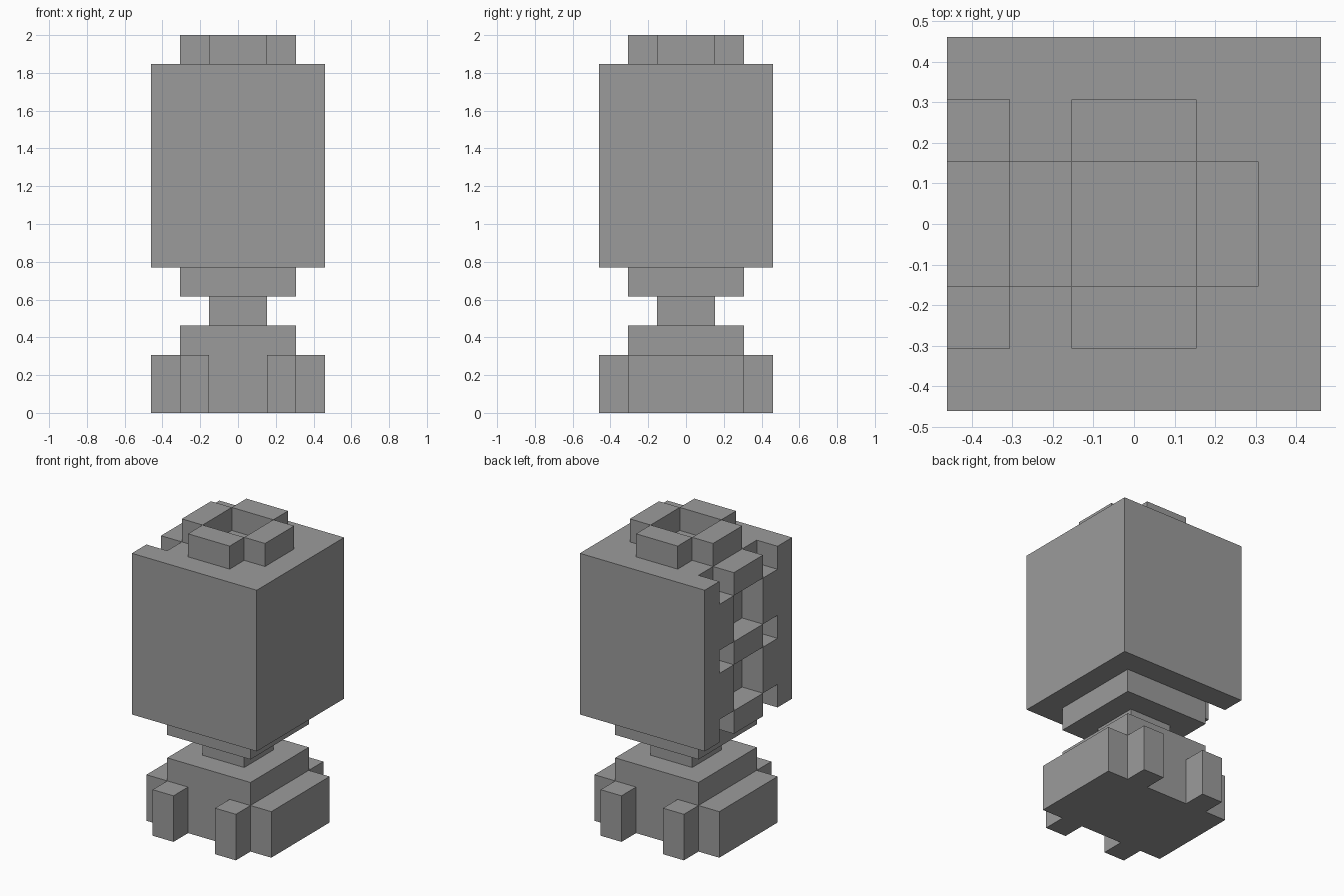
import bpy, bmesh, math
from mathutils import Vector

if "Cube" in bpy.data.objects:
    bpy.data.objects.remove(bpy.data.objects["Cube"], do_unlink=True)

U = 2 / 13  # one block unit

grey = bpy.data.materials.new("stone_grey")
grey.use_nodes = True
COLOUR = (0.33, 0.33, 0.33, 1)
grey.diffuse_color = COLOUR
bsdf = next(n for n in grey.node_tree.nodes if n.type == 'BSDF_PRINCIPLED')
bsdf.inputs["Base Color"].default_value = COLOUR


def finish(name, bm):
    """Scale the block-unit mesh and link it as an object."""
    bmesh.ops.scale(bm, vec=(U, U, U), verts=bm.verts)
    bmesh.ops.recalc_face_normals(bm, faces=bm.faces)
    mesh = bpy.data.meshes.new(name)
    bm.to_mesh(mesh)
    bm.free()
    mesh.materials.append(grey)
    obj = bpy.data.objects.new(name, mesh)
    bpy.context.collection.objects.link(obj)
    return obj


def box(name, x, y, z):
    """Box from (low, high) ranges in block units."""
    bm = bmesh.new()
    bmesh.ops.create_cube(bm, size=1)
    for v in bm.verts:
        v.co = Vector([r[0] if c < 0 else r[1] for c, r in zip(v.co, (x, y, z))])
    return finish(name, bm)


def carved(name, x, y, z, removed):
    """Block of unit cells with some cells removed, keeping only outer faces."""
    cells = {(i, j, k) for i in range(*x) for j in range(*y) for k in range(*z)
             if not removed(i, j, k)}
    bm = bmesh.new()
    for cell in cells:
        for axis in range(3):
            for side in (0, 1):
                near = list(cell)
                near[axis] += 2 * side - 1
                if tuple(near) in cells:
                    continue
                a, b = (axis + 1) % 3, (axis + 2) % 3
                corners = []
                for da, db in ((0, 0), (1, 0), (1, 1), (0, 1)):
                    p = list(cell)
                    p[axis] += side
                    p[a] += da
                    p[b] += db
                    corners.append(bm.verts.new(p))
                bm.faces.new(corners if side else corners[::-1])
    bmesh.ops.remove_doubles(bm, verts=bm.verts, dist=0.001)
    bmesh.ops.dissolve_limit(bm, angle_limit=math.radians(1),
                             verts=bm.verts, edges=bm.edges)
    return finish(name, bm)


def recess(i, j, k):
    """Relief pattern, one unit deep, in the -x side of the body."""
    if i != -3 or j not in (-2, -1, 0, 1):
        return False
    bar_row = k in (5, 8, 11)
    middle = j in (-1, 0)
    return bar_row != middle


# Base with side slabs and four small feet
box("base", (-2, 2), (-2, 2), (0, 3))
for side, sx in (("left", 1), ("right", -1)):
    box(f"{side}_side_slab", sorted((2 * sx, 3 * sx)), (-2, 2), (0, 2))
    for end, sy in (("front", -1), ("back", 1)):
        box(f"{end}_{side}_foot", sorted((sx, 2 * sx)),
            sorted((2 * sy, 3 * sy)), (0, 2))

# Stem and collar
box("stem", (-1, 1), (-1, 1), (3, 4))
box("collar", (-2, 2), (-2, 2), (4, 5))

# Large body with the carved side
carved("body", (-3, 3), (-3, 3), (5, 12), recess)

# Four blocks around an open square on top
for s, xn, yn in ((1, "left", "back"), (-1, "right", "front")):
    span = sorted((s, 2 * s))
    box(f"{xn}_top_block", span, (-1, 1), (12, 13))
    box(f"{yn}_top_block", (-1, 1), span, (12, 13))
